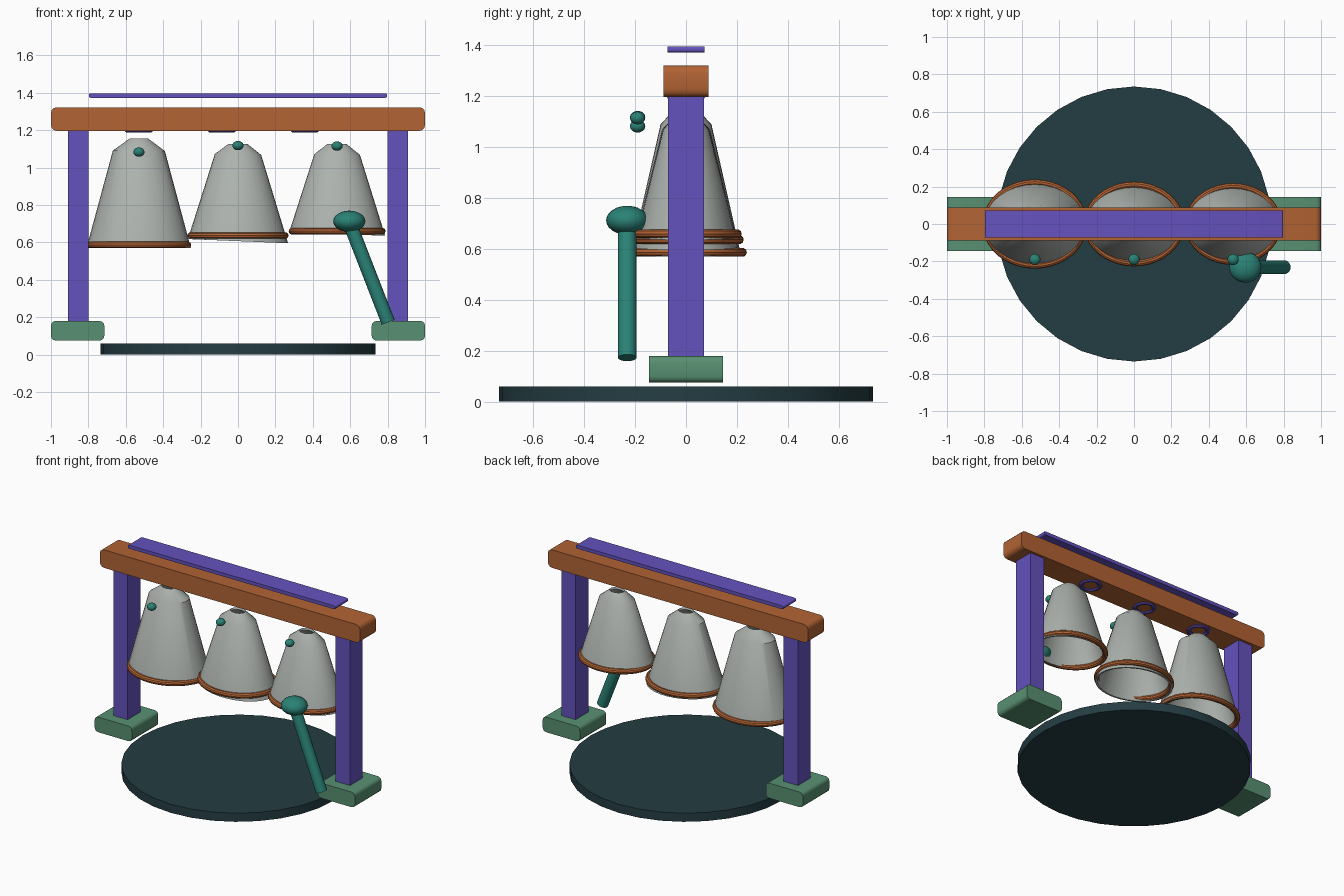
import bpy, bmesh, math
from mathutils import Vector, Matrix

if "Cube" in bpy.data.objects:
    bpy.data.objects.remove(bpy.data.objects["Cube"])


def material(name, rgb):
    m = bpy.data.materials.new(name)
    lin = [(c / 255 / 12.92) if c < 11 else ((c / 255 + 0.055) / 1.055) ** 2.4 for c in rgb]
    m.diffuse_color = (*lin, 1)
    m.use_nodes = True
    m.node_tree.nodes["Principled BSDF"].inputs["Base Color"].default_value = m.diffuse_color
    return m


PURPLE = material("purple", (101, 82, 190))
ORANGE = material("burnt_orange", (178, 99, 52))
GREEN = material("sage_green", (88, 144, 114))
DARK = material("dark_slate", (36, 61, 67))
GREY = material("bell_grey", (172, 178, 173))
TEAL = material("teal", (42, 130, 118))


def finish(name, bm, mat, smooth=True):
    bmesh.ops.recalc_face_normals(bm, faces=bm.faces)
    me = bpy.data.meshes.new(name)
    bm.to_mesh(me)
    bm.free()
    me.materials.append(mat)
    ob = bpy.data.objects.new(name, me)
    bpy.context.collection.objects.link(ob)
    if smooth:
        bpy.ops.object.select_all(action='DESELECT')
        ob.select_set(True)
        bpy.context.view_layer.objects.active = ob
        bpy.ops.object.shade_smooth_by_angle(angle=math.radians(35))
    return ob


def box(name, lo, hi, mat, bevel=0.0):
    """Box whose corners are rounded as seen from the front."""
    lo, hi = Vector(lo), Vector(hi)
    bm = bmesh.new()
    bmesh.ops.create_cube(bm, size=1)
    for v in bm.verts:
        v.co = (lo + hi) / 2 + v.co * (hi - lo)
    if bevel:
        edges = [e for e in bm.edges if abs(e.verts[0].co.y - e.verts[1].co.y) > 1e-4]
        bmesh.ops.bevel(bm, geom=edges, offset=bevel, segments=3, profile=0.5, affect='EDGES')
    return finish(name, bm, mat)


def ball(name, centre, radii, mat):
    bm = bmesh.new()
    bmesh.ops.create_uvsphere(bm, u_segments=20, v_segments=12, radius=1)
    for v in bm.verts:
        v.co = Vector(centre) + v.co * Vector(radii)
    return finish(name, bm, mat)


def rod(name, a, b, r, sides, mat):
    a, b = Vector(a), Vector(b)
    bm = bmesh.new()
    rot = (b - a).to_track_quat('Z', 'Y').to_matrix().to_4x4()
    bmesh.ops.create_cone(bm, cap_ends=True, segments=sides, radius1=r, radius2=r,
                          depth=(b - a).length, matrix=Matrix.Translation((a + b) / 2) @ rot)
    return finish(name, bm, mat)


def loft(name, x, rings, mat, n=32, closed=False, shear=0.0):
    """Elliptical rings (z, rx, ry) joined into a shell around the line at x."""
    bm = bmesh.new()
    loops = []
    for z, rx, ry in rings:
        loops.append([bm.verts.new((x + rx * math.cos(t), ry * math.sin(t),
                                    z - shear * rx * rx * math.cos(t)))
                      for t in (2 * math.pi * i / n for i in range(n))])
    pairs = list(zip(loops, loops[1:])) + ([(loops[-1], loops[0])] if closed else [])
    for p, q in pairs:
        for i in range(n):
            j = (i + 1) % n
            bm.faces.new((p[i], p[j], q[j], q[i]))
    return finish(name, bm, mat)


def ring(name, x, z, rx, ry, tube, mat):
    section = [(z + tube * math.sin(a), rx + tube * math.cos(a), ry + tube * math.cos(a))
               for a in (2 * math.pi * k / 10 for k in range(10))]
    return loft(name, x, section, mat, n=40, closed=True)


# Round base
rod("base_disc", (0, 0, 0), (0, 0, 0.06), 0.735, 32, DARK)

# Feet and posts on both sides
for side, s in (("left", -1), ("right", 1)):
    xs = sorted((s * 0.715, s * 1.0))
    box(side + "_foot", (xs[0], -0.145, 0.075), (xs[1], 0.145, 0.18), GREEN, 0.025)
    xs = sorted((s * 0.80, s * 0.91))
    box(side + "_post", (xs[0], -0.07, 0.17), (xs[1], 0.07, 1.21), PURPLE)

# Crossbeam and floating top plate
box("crossbeam", (-1, -0.088, 1.197), (1, 0.088, 1.322), ORANGE, 0.03)
box("top_plate", (-0.797, -0.072, 1.373), (0.797, 0.072, 1.397), PURPLE, 0.009)

# Bells: name, x, bottom z, shoulder z, top z, bottom rx/ry, shoulder rx/ry, rim z, tilt, stud z
bells = [
    ("large", -0.53, 0.575, 1.09, 1.155, 0.278, 0.217, 0.139, 0.100, 0.587, 0.05, 1.083),
    ("middle", 0.0, 0.607, 1.07, 1.127, 0.268, 0.205, 0.124, 0.094, 0.637, 0.16, 1.118),
    ("small", 0.53, 0.645, 1.07, 1.127, 0.257, 0.197, 0.122, 0.090, 0.660, 0.14, 1.115),
]
for name, x, zb, zs, zt, bx, by, sx, sy, zr, shear, stud in bells:
    t = 0.012
    outer = [(zt, 0.05, 0.04), (zs, sx, sy), (zb, bx, by)]
    inner = [(zb, bx - t, by - t), (zs - t, sx - t, sy - t), (zt - t, 0.045, 0.035)]
    loft(name + "_bell", x, outer + inner, GREY, closed=True, shear=shear)
    ring(name + "_bell_rim", x, zr, bx - 0.016, by + 0.004, 0.018, ORANGE)
    ball(name + "_bell_stud", (x, -0.19, stud), (0.03, 0.03, 0.025), TEAL)

# Hanger rings set into the underside of the beam
for i, x in enumerate((-0.53, -0.086, 0.358)):
    ring(f"hanger_ring_{i + 1}", x, 1.202, 0.06, 0.06, 0.016, PURPLE)

# Mallet
rod("mallet_handle", (0.803, -0.231, 0.173), (0.60, -0.231, 0.695), 0.037, 16, TEAL)
ball("mallet_head", (0.595, -0.231, 0.713), (0.086, 0.083, 0.057), TEAL)
